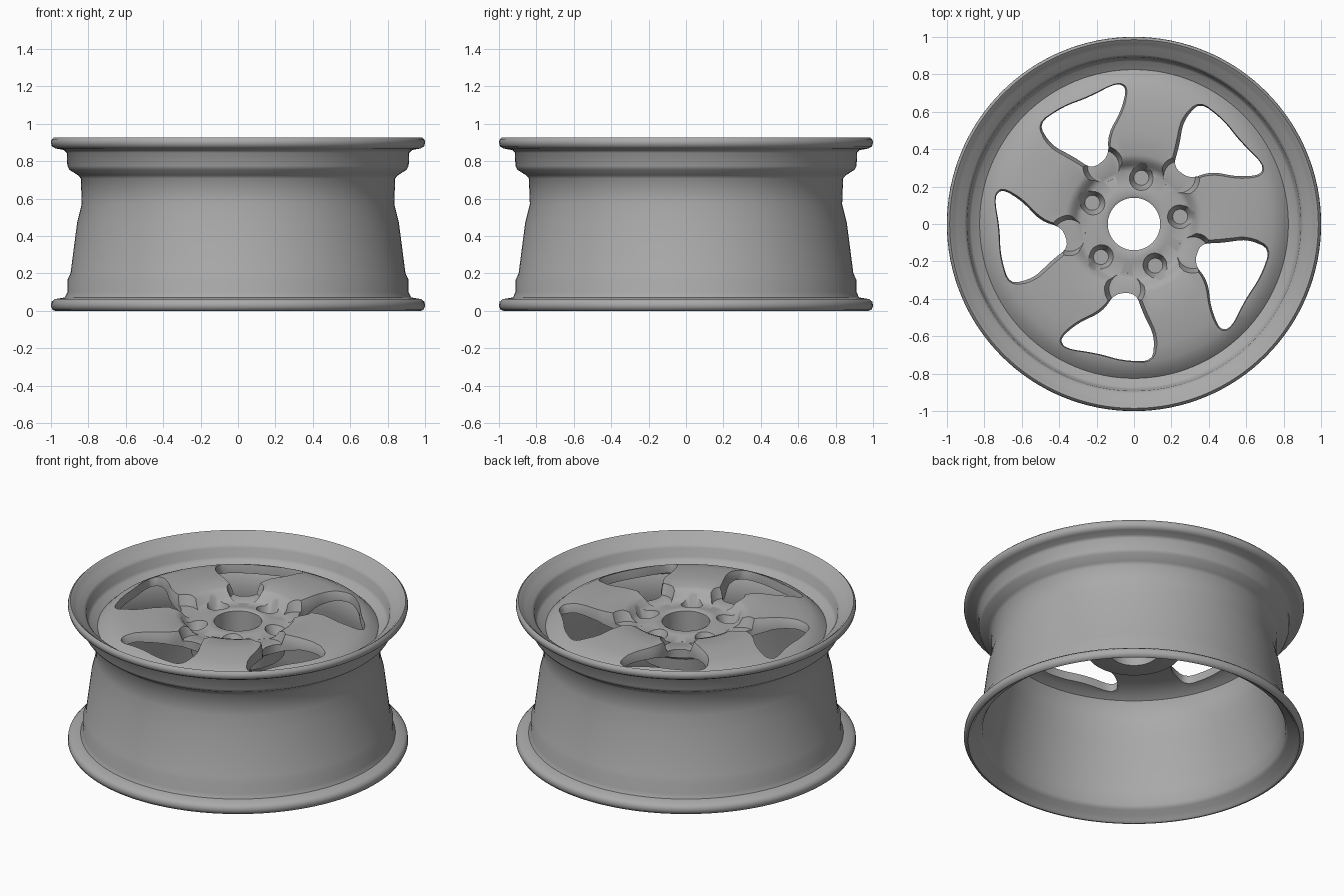
import bpy, bmesh
from math import cos, sin, pi, radians
from mathutils import Vector, Matrix

if "Cube" in bpy.data.objects:
    bpy.data.objects.remove(bpy.data.objects["Cube"], do_unlink=True)

metal = bpy.data.materials.new("satin grey metal")
metal.use_nodes = True
GREY = (0.4, 0.4, 0.4, 1)
metal.diffuse_color = GREY
metal.node_tree.nodes["Principled BSDF"].inputs["Base Color"].default_value = GREY


def add_object(name, bm):
    bmesh.ops.recalc_face_normals(bm, faces=bm.faces)
    mesh = bpy.data.meshes.new(name)
    bm.to_mesh(mesh)
    bm.free()
    mesh.materials.append(metal)
    obj = bpy.data.objects.new(name, mesh)
    bpy.context.collection.objects.link(obj)
    return obj


def bridge(bm, rings, closed):
    """Join successive vertex rings with quads."""
    pairs = list(zip(rings, rings[1:] + rings[:1]))
    for a, b in pairs if closed else pairs[:-1]:
        for i in range(len(a)):
            j = (i + 1) % len(a)
            bm.faces.new((a[i], a[j], b[j], b[i]))


def lathe(name, profile, steps=128):
    bm = bmesh.new()
    rings = [[bm.verts.new((r * cos(2 * pi * i / steps), r * sin(2 * pi * i / steps), z))
              for i in range(steps)] for r, z in profile]
    bridge(bm, rings, True)
    return add_object(name, bm)


def round_off(points, passes=2):
    """Corner-cutting of a closed outline."""
    for _ in range(passes):
        points = [p.lerp(q, t) for p, q in zip(points, points[1:] + points[:1])
                  for t in (0.22, 0.78)]
    return points


def activate(obj):
    bpy.ops.object.select_all(action='DESELECT')
    obj.select_set(True)
    bpy.context.view_layer.objects.active = obj


def smooth(obj, angle):
    activate(obj)
    bpy.ops.object.shade_smooth_by_angle(angle=radians(angle))


def cut_away(obj, name, bm):
    """Subtract a closed mesh from an object."""
    cutter = add_object(name, bm)
    cutter.hide_render = True
    cut = obj.modifiers.new(name, 'BOOLEAN')
    cut.operation = 'DIFFERENCE'
    cut.solver = 'EXACT'
    cut.object = cutter
    activate(obj)
    bpy.ops.object.modifier_apply(modifier=cut.name)
    bpy.data.objects.remove(cutter, do_unlink=True)


def add_cones(bm, angle, radius, z, r_low, r_high, depth):
    """Five upright cones spaced evenly around the axis."""
    for k in range(5):
        spot = (Matrix.Rotation(radians(angle + 72 * k), 4, 'Z')
                @ Matrix.Translation((radius, 0, z + depth / 2)))
        bmesh.ops.create_cone(bm, cap_ends=True, segments=32, radius1=r_low,
                              radius2=r_high, depth=depth, matrix=spot)


# Barrel: outside from top to bottom, then inside back up
barrel = lathe("rim_barrel", [
    (0.985, 0.927), (0.997, 0.915), (1.0, 0.9), (0.995, 0.88), (0.975, 0.868),
    (0.93, 0.86), (0.915, 0.845), (0.912, 0.775), (0.902, 0.755), (0.855, 0.725),
    (0.84, 0.708), (0.835, 0.57), (0.86, 0.47), (0.895, 0.2), (0.912, 0.165),
    (0.912, 0.1), (0.925, 0.072), (0.98, 0.063), (0.997, 0.048), (1.0, 0.025),
    (0.99, 0.005), (0.975, 0.0), (0.96, 0.01), (0.945, 0.035), (0.905, 0.05),
    (0.89, 0.075), (0.88, 0.16), (0.83, 0.46), (0.803, 0.57), (0.803, 0.74),
    (0.83, 0.765), (0.87, 0.782), (0.884, 0.8), (0.892, 0.855), (0.905, 0.872),
    (0.945, 0.89), (0.965, 0.912)])
smooth(barrel, 50)

# Centre disc: crowned spoke surface, sunken bolt seat, thin underside and hub boss
disc = lathe("spoke_disc", [
    (0.14, 0.795), (0.155, 0.803), (0.2, 0.795), (0.285, 0.782), (0.315, 0.80),
    (0.335, 0.835), (0.37, 0.848), (0.5, 0.85), (0.66, 0.838), (0.74, 0.82),
    (0.79, 0.795), (0.825, 0.762), (0.82, 0.72), (0.77, 0.755), (0.66, 0.782),
    (0.52, 0.78), (0.42, 0.75), (0.33, 0.71), (0.285, 0.68), (0.275, 0.6),
    (0.2, 0.59), (0.14, 0.59)])

# Windows between the spokes, flared at the top edge
outline = round_off([Vector(p) for p in (
    (-0.10, -0.37), (0.01, -0.37), (0.05, -0.48), (0.11, -0.6), (0.10, -0.735),
    (-0.06, -0.73), (-0.2, -0.69), (-0.37, -0.665), (-0.395, -0.61), (-0.3, -0.53),
    (-0.17, -0.47))])
middle = Vector((-0.12, -0.59))
windows = bmesh.new()
for k in range(5):
    turn = Matrix.Rotation(2 * pi * k / 5, 3, 'Z')
    rings = []
    for z, scale in ((0.55, 1.0), (0.79, 1.0), (0.825, 1.04), (0.9, 1.2)):
        flat = [middle + (p - middle) * scale for p in outline]
        rings.append([windows.verts.new(turn @ Vector((p.x, p.y, z))) for p in flat])
    bridge(windows, rings, False)
    windows.faces.new(rings[0])
    windows.faces.new(rings[-1])
cut_away(disc, "window_cutter", windows)

# Low saddles joining the bolt seat to the inner end of each window
saddles = bmesh.new()
add_cones(saddles, -98, 0.35, 0.784, 0.085, 0.13, 0.12)
cut_away(disc, "saddle_cutter", saddles)

# Tapered bolt recesses
recesses = bmesh.new()
add_cones(recesses, 81, 0.25, 0.73, 0.04, 0.085, 0.11)
cut_away(disc, "bolt_recess_cutter", recesses)
smooth(disc, 40)
